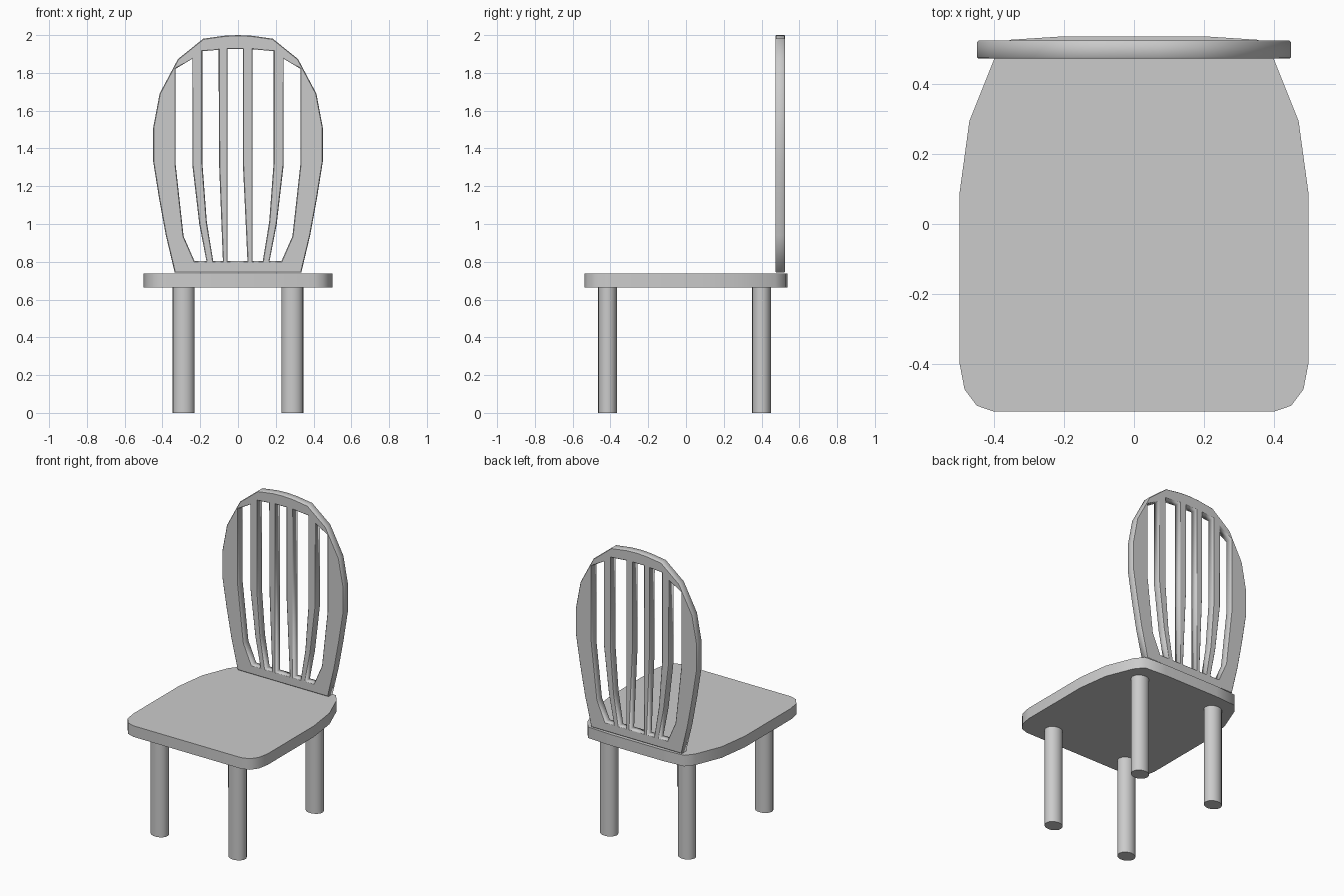
import bpy, math

if "Cube" in bpy.data.objects:
    bpy.data.objects.remove(bpy.data.objects["Cube"])


def slab(name, outlines, depth, bevel, location, rotation=(0, 0, 0)):
    """Flat board from a closed outline; further outlines become holes."""
    cu = bpy.data.curves.new(name, 'CURVE')
    cu.dimensions = '2D'
    cu.fill_mode = 'BOTH'
    cu.extrude = depth / 2 - bevel
    cu.bevel_depth = bevel
    cu.bevel_resolution = 0
    cu.offset = -bevel
    for pts in outlines:
        sp = cu.splines.new('POLY')
        sp.points.add(len(pts) - 1)
        for p, (x, y) in zip(sp.points, pts):
            p.co = (x, y, 0, 1)
        sp.use_cyclic_u = True
    ob = bpy.data.objects.new(name, cu)
    bpy.context.collection.objects.link(ob)
    ob.location, ob.rotation_euler = location, rotation
    bpy.ops.object.select_all(action='DESELECT')
    bpy.context.view_layer.objects.active = ob
    ob.select_set(True)
    bpy.ops.object.convert(target='MESH')
    return bpy.context.object


def mirrored(half):
    """Close a right-hand half outline by mirroring it across x = 0."""
    return half + [(-x, y) for x, y in reversed(half) if x > 0]


# Seat: rounded front, tapering towards the back
seat_half = [(0.40, -0.537), (0.45, -0.52), (0.485, -0.473), (0.499, -0.40),
             (0.499, 0.09), (0.471, 0.295), (0.40, 0.472), (0.355, 0.527),
             (0.20, 0.537)]
slab("seat", [mirrored(seat_half)], 0.074, 0, (0, 0, 0.702))

# Backrest: balloon outline with five openings between four slats
back_half = [(0.335, 0.743), (0.382, 0.94), (0.417, 1.13), (0.449, 1.33),
             (0.449, 1.51), (0.415, 1.69), (0.318, 1.873), (0.184, 1.981),
             (0.07, 1.997), (0, 2.0)]
side_gap = [(0.33, 1.315), (0.33, 1.822), (0.242, 1.875), (0.242, 1.315),
            (0.205, 1.0), (0.167, 0.803), (0.23, 0.803), (0.288, 0.935)]
gaps = [
    side_gap,
    [(-x, z) for x, z in side_gap],
    [(-0.188, 1.915), (-0.188, 1.315), (-0.165, 1.01), (-0.131, 0.803),
     (-0.08, 0.803), (-0.1, 1.315), (-0.103, 1.922)],
    [(-0.055, 1.926), (-0.055, 0.803), (0.05, 0.803), (0.026, 1.315),
     (0.026, 1.926)],
    [(0.077, 1.925), (0.077, 0.803), (0.131, 0.803), (0.165, 1.01),
     (0.188, 1.315), (0.188, 1.915)],
]
slab("backrest", [mirrored(back_half)] + gaps, 0.052, 0.004,
     (0, 0.499, 0), (math.pi / 2, 0, 0))

# Legs: slightly oval posts
for row, y in (("front", -0.415), ("back", 0.4)):
    for side, x in (("left", -0.288), ("right", 0.288)):
        bpy.ops.mesh.primitive_cylinder_add(vertices=20, radius=1, depth=0.667,
                                            location=(x, y, 0.3335))
        leg = bpy.context.object
        leg.name = f"{row}_{side}_leg"
        leg.scale = (0.058, 0.05, 1)
        bpy.ops.object.transform_apply(location=False, rotation=False, scale=True)
        bpy.ops.object.shade_smooth_by_angle(angle=math.radians(35))
